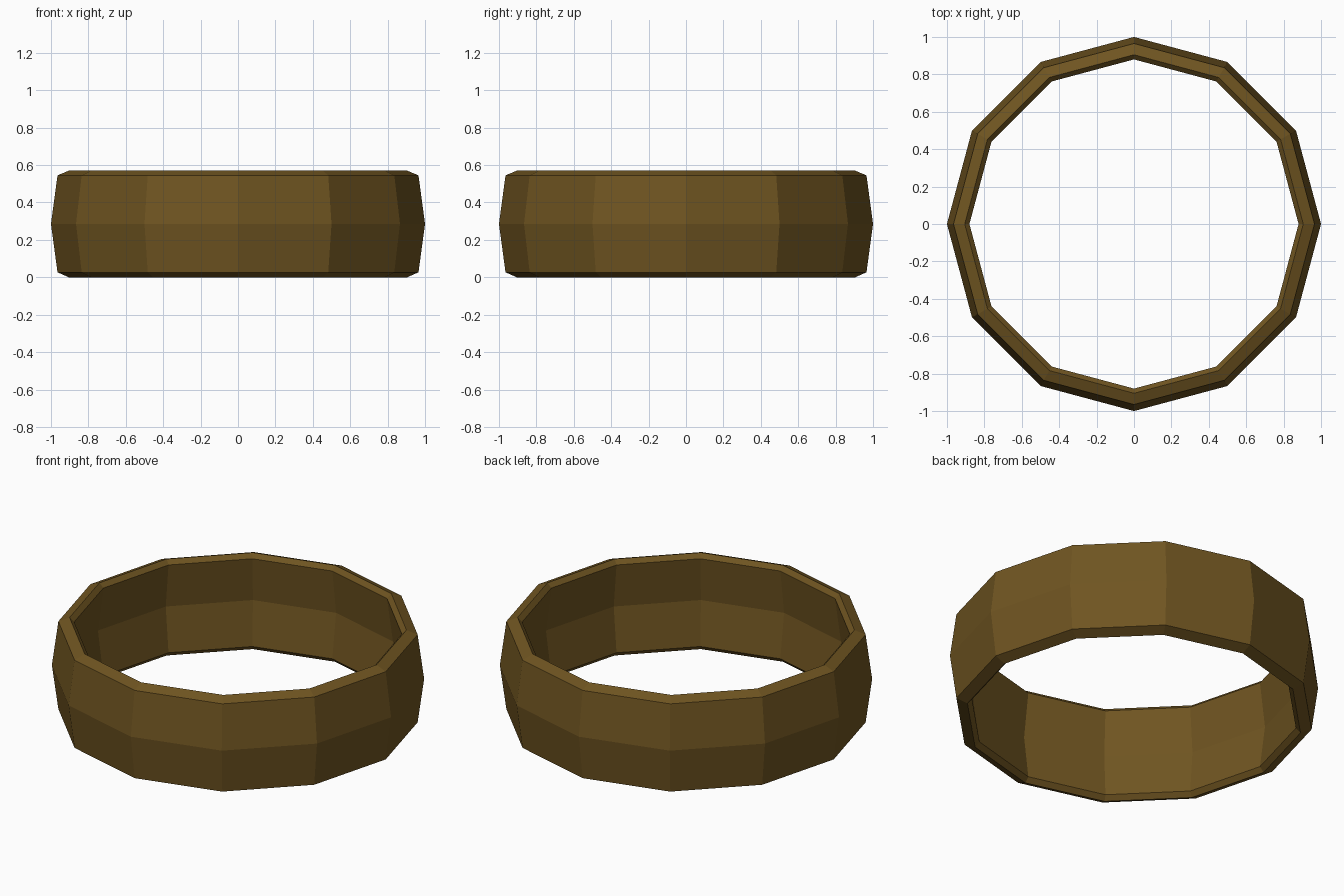
import bpy, bmesh, math

if "Cube" in bpy.data.objects:
    bpy.data.objects.remove(bpy.data.objects["Cube"])

SIDES = 12
# Closed cross-section (radius, z): bulged band with chamfered rims
PROFILE = [(1.0, 0.285), (0.965, 0.545), (0.905, 0.57), (0.88, 0.545),
           (0.915, 0.285), (0.88, 0.027), (0.905, 0.0), (0.965, 0.027)]

# Sweep the cross-section around z
bm = bmesh.new()
rings = []
for i in range(SIDES):
    a = math.tau * i / SIDES
    rings.append([bm.verts.new((r * math.cos(a), r * math.sin(a), z)) for r, z in PROFILE])
n = len(PROFILE)
for i in range(SIDES):
    p, q = rings[i], rings[(i + 1) % SIDES]
    for j in range(n):
        k = (j + 1) % n
        bm.faces.new((p[j], q[j], q[k], p[k]))
bmesh.ops.recalc_face_normals(bm, faces=bm.faces)

mesh = bpy.data.meshes.new("ring_band")
bm.to_mesh(mesh)
bm.free()
band = bpy.data.objects.new("ring_band", mesh)
bpy.context.collection.objects.link(band)

# Dark gold
gold = bpy.data.materials.new("dark_gold")
gold.diffuse_color = (0.16, 0.09, 0.015, 1)
gold.use_nodes = True
gold.node_tree.nodes["Principled BSDF"].inputs["Base Color"].default_value = gold.diffuse_color
mesh.materials.append(gold)
